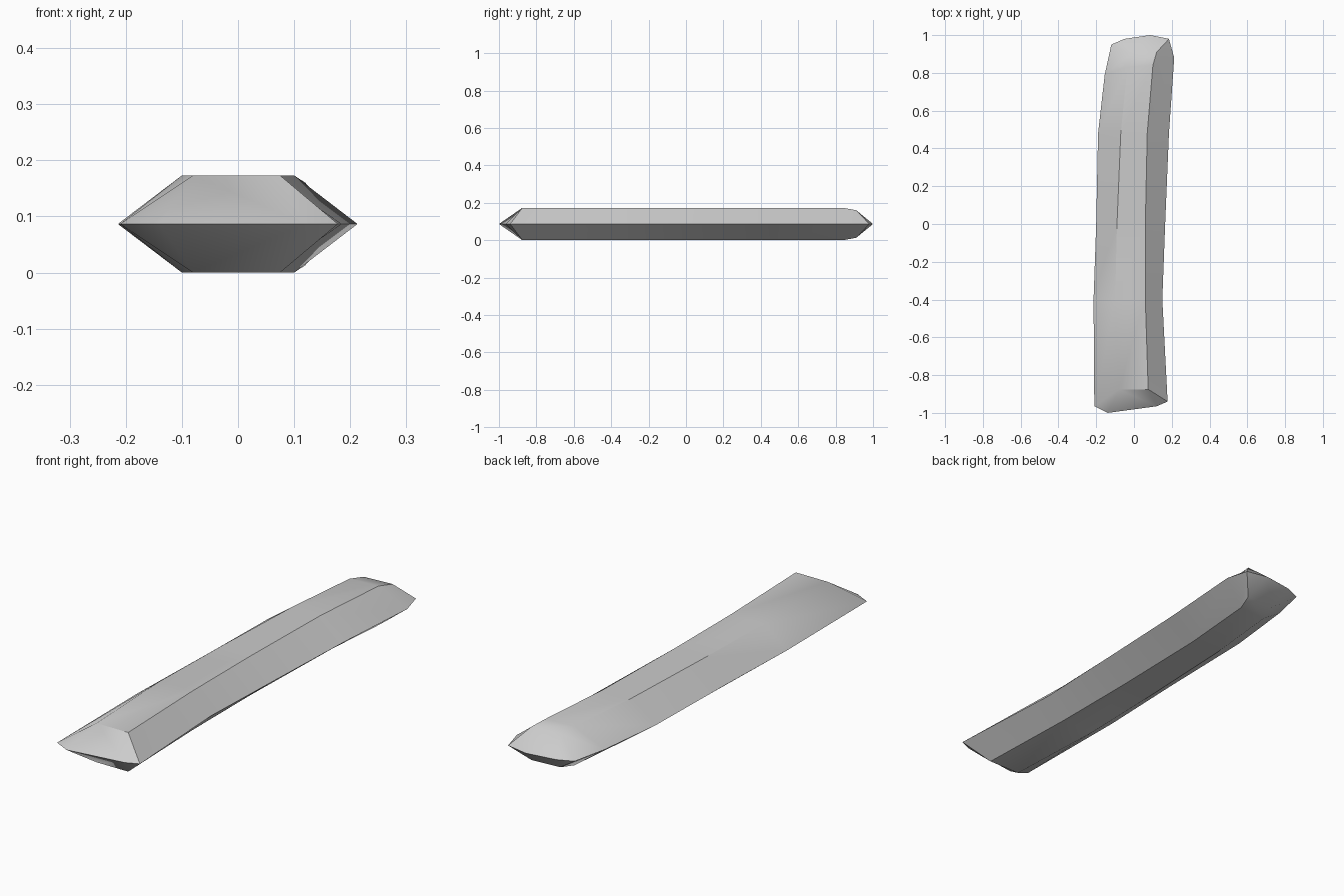
import bpy
import bmesh
from math import radians
from mathutils import Vector

# Remove the default object
default_object = bpy.data.objects.get("Cube")
if default_object:
    bpy.data.objects.remove(default_object, do_unlink=True)

HALF_HEIGHT = 0.0865


def make_material(name, colour):
    material = bpy.data.materials.new(name)
    material.use_nodes = True
    material.diffuse_color = colour
    shader = material.node_tree.nodes["Principled BSDF"]
    shader.inputs["Base Color"].default_value = colour
    shader.inputs["Roughness"].default_value = 0.8
    return material


def straight(y, left, top_left, top_right, right):
    """A section whose four points share one y."""
    return [(x, y) for x in (left, top_left, top_right, right)]


# Sections from front to back: left rim, two top points, right rim
sections = [
    [(-.21, -.965), (-.08, -.875), (.075, -.875), (.178, -.94)],
    straight(-.4, -.214, -.1, .06, .15),
    straight(0, -.2, -.09, .06, .165),
    straight(.48, -.19, -.07, .07, .185),
    [(-.155, .79), (-.035, .83), (.1, .84), (.213, .88)],
    [(-.12, .95), (-.015, .9), (.12, .91), (.185, .98)],
]

# Blunt points that finish the rim at both ends
front_rim = [(-.14, -1), (.12, -.965)]
back_rim = [(-.05, .98), (.085, 1)]


def build_bar(name, material):
    bm = bmesh.new()

    def rim_vert(point):
        return bm.verts.new(Vector((*point, 0)))

    # Upper half: the last section drops a little to round off the tip
    rows = []
    for section in sections:
        top = HALF_HEIGHT if section is not sections[-1] else HALF_HEIGHT * .85
        rows.append([bm.verts.new((x, y, height))
                     for (x, y), height in zip(section, (0, top, top, 0))])

    # Strips along the length
    for near, far in zip(rows, rows[1:]):
        for i in range(len(near) - 1):
            bm.faces.new((near[i], near[i + 1], far[i + 1], far[i]))

    # Sloping end caps
    for row, rim in ((rows[0], front_rim), (rows[-1], back_rim)):
        left, top_left, top_right, right = row
        a, b = map(rim_vert, rim)
        bm.faces.new((left, a, top_left))
        bm.faces.new((top_left, a, b, top_right))
        bm.faces.new((top_right, b, right))

    # Lower half is the upper one mirrored across the rim
    bmesh.ops.mirror(bm, geom=bm.verts[:] + bm.edges[:] + bm.faces[:],
                     axis='Z', merge_dist=.0001)
    bmesh.ops.recalc_face_normals(bm, faces=bm.faces[:])

    mesh = bpy.data.meshes.new(name)
    bm.to_mesh(mesh)
    bm.free()
    mesh.materials.append(material)
    bar = bpy.data.objects.new(name, mesh)
    bar.location.z = HALF_HEIGHT
    bpy.context.collection.objects.link(bar)

    # Soft shading along the length, crisp edges between the bevels
    bpy.ops.object.select_all(action='DESELECT')
    bar.select_set(True)
    bpy.context.view_layer.objects.active = bar
    bpy.ops.object.shade_smooth_by_angle(angle=radians(36))
    return bar


light_grey = make_material("light grey", (.6, .6, .6, 1))
build_bar("bevelled_bar", light_grey)
